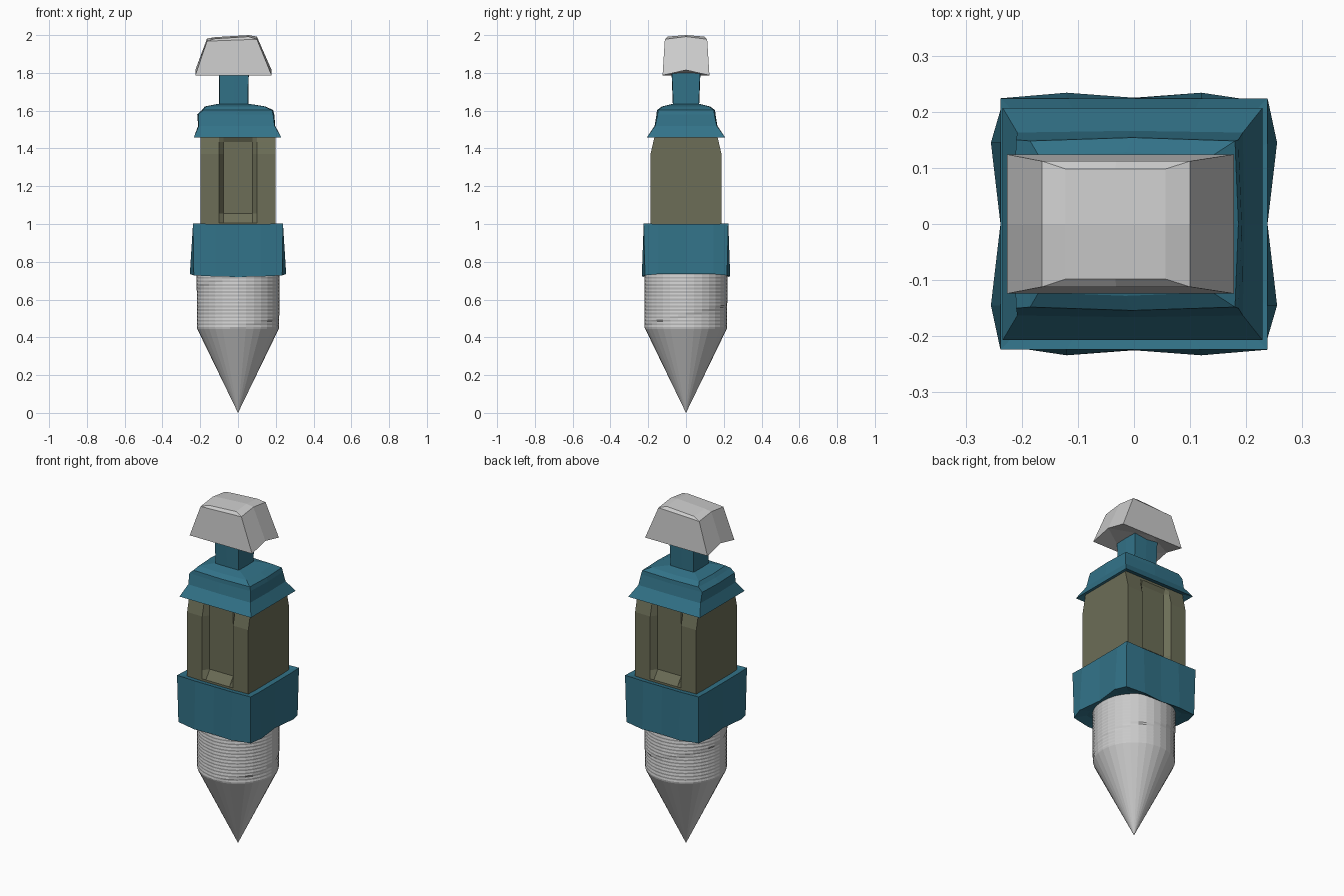
import bpy, bmesh
from math import pi, cos, sin

if "Cube" in bpy.data.objects:
    bpy.data.objects.remove(bpy.data.objects["Cube"])


def material(name, color):
    m = bpy.data.materials.new(name)
    m.diffuse_color = (*color, 1)
    m.use_nodes = True
    m.node_tree.nodes["Principled BSDF"].inputs["Base Color"].default_value = m.diffuse_color
    return m


TEAL = material("teal", (0.032, 0.17, 0.247))
OLIVE = material("olive", (0.15, 0.155, 0.095))


def loft(name, rings, mat=None, apex=None):
    """Skin a stack of equal-length point rings, listed bottom to top."""
    bm = bmesh.new()
    vs = [[bm.verts.new(p) for p in r] for r in rings]
    n = len(rings[0])
    for a, b in zip(vs, vs[1:]):
        for i in range(n):
            j = (i + 1) % n
            bm.faces.new((a[i], a[j], b[j], b[i]))
    if apex:
        tip = bm.verts.new(apex)
        for i in range(n):
            bm.faces.new((vs[0][(i + 1) % n], vs[0][i], tip))
    else:
        bm.faces.new(vs[0][::-1])
    bm.faces.new(vs[-1])
    # split the end caps and warped quads cleanly
    bmesh.ops.triangulate(bm, faces=[f for f in bm.faces if len(f.verts) > 4])
    bmesh.ops.recalc_face_normals(bm, faces=bm.faces)
    me = bpy.data.meshes.new(name)
    bm.to_mesh(me)
    bm.free()
    ob = bpy.data.objects.new(name, me)
    bpy.context.collection.objects.link(ob)
    if mat:
        me.materials.append(mat)
    return ob


def box_ring(x0, x1, y, z, bow=0.0, rise=0.0, tilt=0.0):
    """Rectangle with bowed mid points; rise lifts the middle of the x ends, tilt lifts +x."""
    xm = (x0 + x1) / 2
    return [(x0, -y, z), (xm, -y - bow, z + tilt / 2), (x1, -y, z + tilt),
            (x1 + bow, 0, z + tilt + rise), (x1, y, z + tilt), (xm, y + bow, z + tilt / 2),
            (x0, y, z), (x0 - bow, 0, z + rise)]


# Pointed screw tip with fine thread ridges and one helical step
N, R = 32, 0.216


def screw_ring(z, ridge):
    ring = []
    for i in range(N):
        a = 2 * pi * i / N
        turn = ((a + pi / 2) % (2 * pi)) / (2 * pi)
        step = 0.003 if z > 0.45 + 0.27 * turn else 0.0
        r = R + ridge + step
        ring.append((r * cos(a), r * sin(a), z))
    return ring


levels = 33
loft("screw_tip", [screw_ring(0.445 + 0.0095 * k, 0.002 if k % 2 else 0) for k in range(levels)],
     apex=(0, 0, 0))

# Lower collar, flaring into lips at the bottom
quarter_top = [(0.238, 0.0), (0.238, 0.145), (0.238, 0.224), (0.12, 0.224), (0, 0.224)]
quarter_low = [(0.238, 0.0), (0.255, 0.145), (0.234, 0.217), (0.12, 0.234), (0, 0.225)]
quarter_in = [(0.2, 0.0), (0.2, 0.12), (0.185, 0.17), (0.1, 0.19), (0, 0.19)]


def four_way(q, zs):
    pts = [(x, y, z) for (x, y), z in zip(q, zs)]
    right = pts + [(-x, y, z) for x, y, z in pts[-2::-1]]
    return right + [(x, -y, z) for x, y, z in right[-2:0:-1]]


loft("lower_collar", [
    four_way(quarter_in, [0.74] * 5),
    four_way(quarter_low, [0.735, 0.735, 0.728, 0.722, 0.72]),
    four_way(quarter_top, [1.0, 1.0, 1.003, 1.0, 1.0]),
    four_way(quarter_in, [0.993] * 5)], TEAL)


# Olive body with a sunken panel on the front and back
def body_ring(z, y, depth):
    side = [(-0.198, y), (-0.1, y), (-0.076, y - depth),
            (0.076, y - depth), (0.1, y), (0.198, y)]
    return [(px, -py, z) for px, py in side] + [(px, py, z) for px, py in side[::-1]]


loft("body", [body_ring(0.95, 0.188, 0), body_ring(1.005, 0.188, 0),
              body_ring(1.055, 0.188, 0.035), body_ring(1.37, 0.188, 0.035),
              body_ring(1.435, 0.173, 0.02), body_ring(1.46, 0.167, 0),
              body_ring(1.48, 0.165, 0)], OLIVE)

# Upper collar: flange, band, chamfer and small lip
loft("upper_collar", [
    box_ring(-0.19, 0.19, 0.16, 1.475),
    box_ring(-0.234, 0.229, 0.207, 1.458),
    box_ring(-0.208, 0.194, 0.163, 1.52, 0.003),
    box_ring(-0.210, 0.186, 0.150, 1.58, 0.006),
    box_ring(-0.185, 0.180, 0.148, 1.603, 0.006),
    box_ring(-0.170, 0.140, 0.122, 1.622, 0.006),
    box_ring(-0.105, 0.06, 0.07, 1.636)], TEAL)

# Neck
loft("neck", [box_ring(-0.097, 0.052, 0.067, 1.61, 0.002),
              box_ring(-0.1, 0.056, 0.076, 1.84, 0.002)], TEAL)

# Head block with arched underside and bevelled crown
loft("head", [
    box_ring(-0.226, 0.178, 0.124, 1.787, 0, 0.028),
    box_ring(-0.164, 0.100, 0.112, 1.968, 0, 0.014, 0.01),
    box_ring(-0.122, 0.056, 0.098, 1.981, 0, 0.008, 0.011)])
